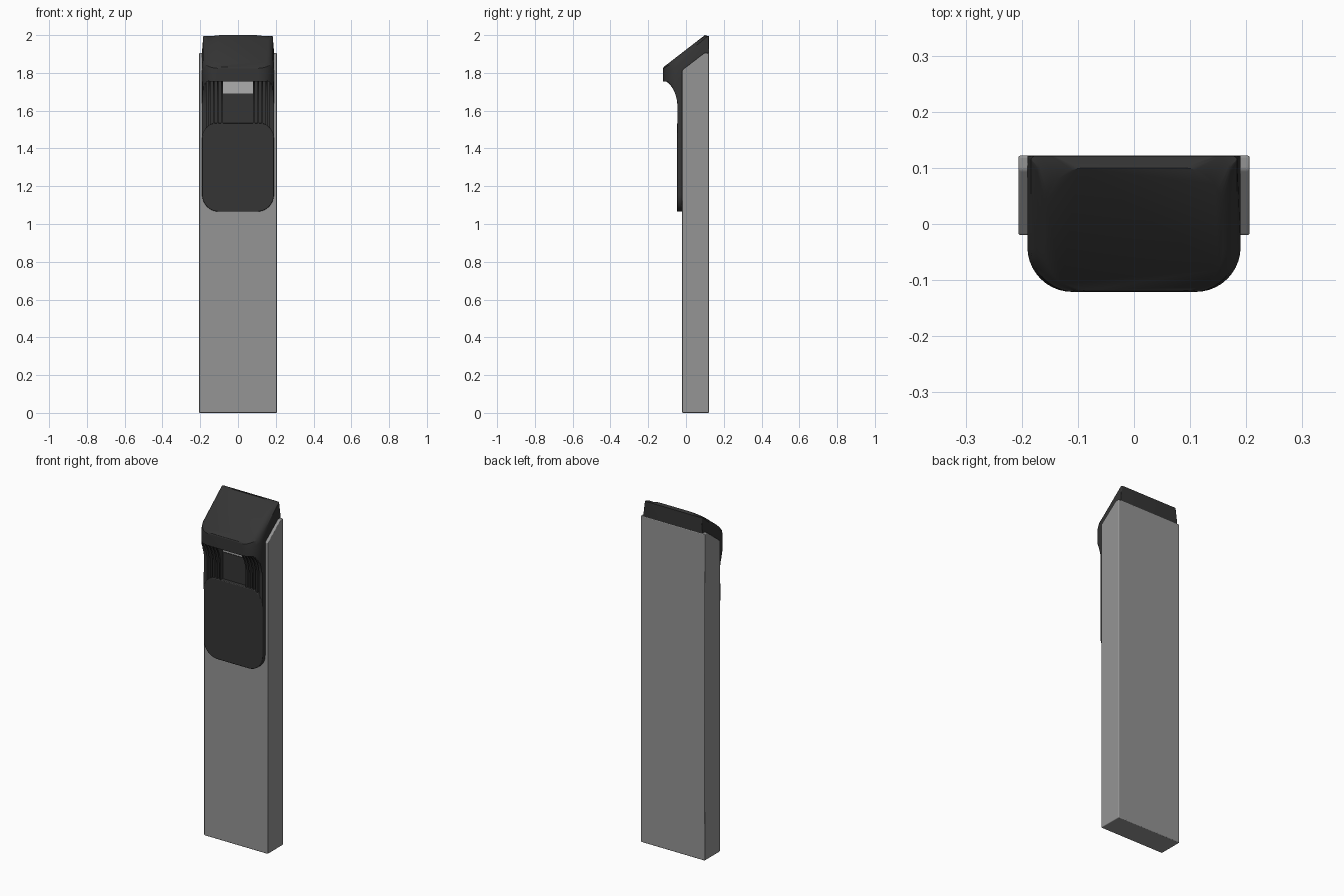
import bpy, bmesh, math

if "Cube" in bpy.data.objects:
    bpy.data.objects.remove(bpy.data.objects["Cube"])


def mat(name, v):
    m = bpy.data.materials.new(name)
    m.diffuse_color = (v, v, v, 1)
    m.use_nodes = True
    m.node_tree.nodes["Principled BSDF"].inputs["Base Color"].default_value = m.diffuse_color
    return m


GREY, DARK, LIGHT = mat("grey", 0.3), mat("charcoal", 0.035), mat("pale_grey", 0.42)


def loft(name, rings, material, bevel=0):
    """Skin closed rings of equal length and cap both ends."""
    bm = bmesh.new()
    vs = [[bm.verts.new(p) for p in r] for r in rings]
    n = len(vs[0])
    for a, b in zip(vs, vs[1:]):
        for i in range(n):
            j = (i + 1) % n
            bm.faces.new((a[i], a[j], b[j], b[i]))
    bm.faces.new(vs[0][::-1])
    bm.faces.new(vs[-1])
    bmesh.ops.recalc_face_normals(bm, faces=bm.faces)
    me = bpy.data.meshes.new(name)
    bm.to_mesh(me)
    bm.free()
    ob = bpy.data.objects.new(name, me)
    bpy.context.collection.objects.link(ob)
    me.materials.append(material)
    if bevel:
        b = ob.modifiers.new("bevel", 'BEVEL')
        b.width, b.segments, b.limit_method = bevel, 3, 'ANGLE'
    bpy.ops.object.select_all(action='DESELECT')
    ob.select_set(True)
    bpy.context.view_layer.objects.active = ob
    bpy.ops.object.shade_smooth_by_angle(angle=math.radians(32))
    return ob


def rounded(w, v0, v1, r0, r1, steps=10):
    """Rounded rectangle, half-width w, from v0 to v1, radii r0 low / r1 high."""
    pts = []
    for sx, v, r, a0 in ((1, v0, r0, -90), (1, v1, r1, 0), (-1, v1, r1, 90), (-1, v0, r0, 180)):
        cx, cv = sx * (w - r), v + r if v == v0 else v - r
        for k in range(steps + 1):
            a = math.radians(a0 + 90 * k / steps)
            pts.append((cx + r * math.cos(a), cv + r * math.sin(a)))
    return pts


# Post with a sloped top
side = [(-.02, 0), (.122, 0), (.122, 1.905), (.097, 1.905), (-.02, 1.815)]
loft("post", [[(x, y, z) for y, z in side] for x in (-.206, .206)], GREY, .004)

# Hood: rounded-plan walls rising to a slanted top
def top_z(y):
    return min(2.0, 1.83 + (y + .12) * .17 / .22)

base = rounded(.19, -.121, .121, .08, .001)
hood = [[(x, y, 1.755) for x, y in base],
        [(x, y, 1.80 + (y + .121) * .5) for x, y in base],
        [(x, y, top_z(y) - .035 + .03 * abs(y) / .121) for x, y in rounded(.184, -.121, .121, .08, .008)],
        [(x, y, top_z(y) - .006) for x, y in rounded(.172, -.121, .121, .08, .03)],
        [(x, y, top_z(y)) for x, y in rounded(.158, -.119, .10, .07, .07)]]
loft("hood", hood, DARK)

# Front plate
plate = rounded(.19, 1.065, 1.55, .09, .06)
crown = [(x, z - .035 * (x / .19) ** 2 if z > 1.4 else z) for x, z in plate]
loft("front_plate", [[(x, y, z) for x, z in crown] for y in (-.015, -.047)], DARK, .004)

# Recess backing and pale strip above it
for name, w, y, z0, z1, m in (("recess_panel", .08, -.026, 1.48, 1.69, DARK),
                              ("pale_strip", .08, -.023, 1.69, 1.757, LIGHT)):
    loft(name, [[(-w, yy, z0), (w, yy, z0), (w, yy, z1), (-w, yy, z1)] for yy in (y, -.015)], m)
for s in (-1, 1):
    loft("fin_backing", [[(s * x, y, z) for y, z in ((-.015, 1.48), (-.026, 1.48), (-.026, 1.757), (-.015, 1.757))]
                         for x in (.08, .188)], DARK)


# Curved fins under the hood, trimmed to the hood's rounded corners
def fin_slice(x):
    d = max(0, abs(x) - .11)
    limit = -.121 + .08 - math.sqrt(max(0, .08 ** 2 - d * d))
    pts = [(-.015, 1.45), (-.045, 1.45)]
    for k in range(11):
        a = math.radians(80 * k / 10)
        y = -.045 - .074 * (1 - math.cos(a)) / (1 - math.cos(math.radians(80)))
        z = 1.615 + .145 * math.sin(a) / math.sin(math.radians(80))
        pts.append((max(y, min(limit, -.044)), z))
    pts.append((-.015, 1.76))
    return [(x, y, z) for y, z in pts]


fins = [(.080, .089), (.102, .111), (.124, .133), (.146, .155), (.168, .175, .182, .187, .19)]
for s in (-1, 1):
    for xs in fins:
        loft("fin", [fin_slice(s * x) for x in xs], DARK)
